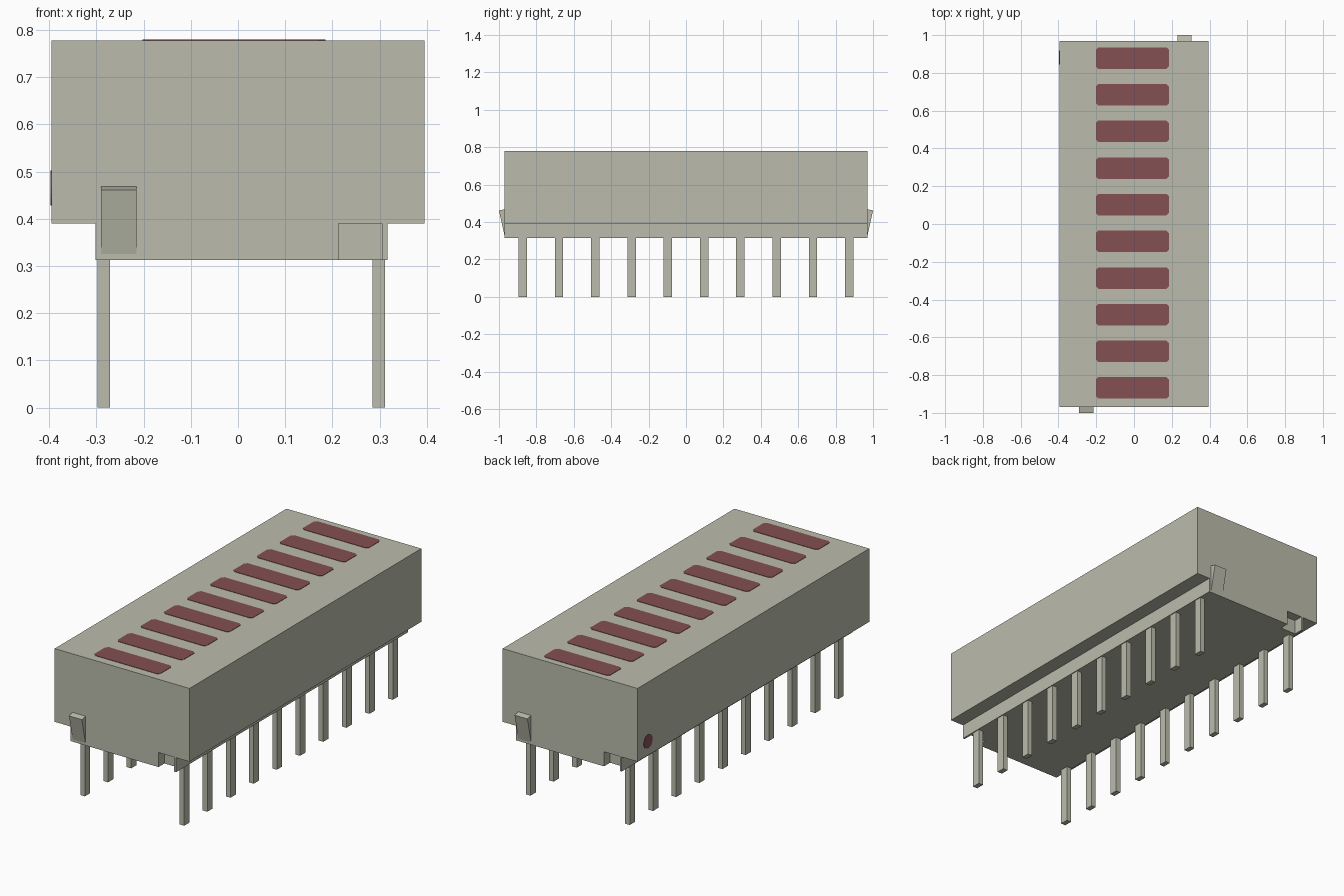
import bpy, bmesh, math
from mathutils import Vector

if "Cube" in bpy.data.objects:
    bpy.data.objects.remove(bpy.data.objects["Cube"])


def material(name, rgb):
    m = bpy.data.materials.new(name)
    m.use_nodes = True
    m.diffuse_color = (*rgb, 1)
    m.node_tree.nodes["Principled BSDF"].inputs["Base Color"].default_value = (*rgb, 1)
    return m


CASE = material("warm grey plastic", (0.50, 0.505, 0.415))
RED = material("dull red", (0.235, 0.08, 0.085))


def prism(name, outline, offset, mat):
    """Extrude a flat 3D outline along the offset vector."""
    bm = bmesh.new()
    face = bm.faces.new([bm.verts.new(p) for p in outline])
    ext = bmesh.ops.extrude_face_region(bm, geom=[face], use_keep_orig=True)
    moved = [v for v in ext["geom"] if isinstance(v, bmesh.types.BMVert)]
    bmesh.ops.translate(bm, verts=moved, vec=Vector(offset))
    bmesh.ops.recalc_face_normals(bm, faces=bm.faces)
    me = bpy.data.meshes.new(name)
    bm.to_mesh(me)
    bm.free()
    me.materials.append(mat)
    ob = bpy.data.objects.new(name, me)
    bpy.context.collection.objects.link(ob)
    return ob


def box(name, x0, x1, y0, y1, z0, z1, mat):
    return prism(name, [(x0, y0, z0), (x1, y0, z0), (x1, y1, z0), (x0, y1, z0)],
                 (0, 0, z1 - z0), mat)


HX, HY = 0.395, 0.97               # half size of the housing
Z_BASE, Z_STEP, Z_TOP = 0.313, 0.39, 0.778
CX = 0.007                         # middle of the base and pins
PITCH, Y_FIRST, COUNT = 0.194, -0.873, 10

# Housing
box("housing", -HX, HX, -HY, HY, Z_STEP, Z_TOP, CASE)

# Narrower base with a notch in two opposite corners
half = [(-0.309, -HY), (0.206, -HY), (0.206, -HY + 0.05),
        (0.298, -HY + 0.05), (0.298, -HY), (0.309, -HY)]
outline = [(CX + s * x, s * y, Z_BASE) for s in (1, -1) for x, y in half]
# the two half outlines share the long edges of the base
prism("base", outline, (0, 0, Z_STEP - Z_BASE), CASE)

# Wedge latch tabs on the two ends
profile = [(-0.965, Z_BASE), (-HY, 0.325), (-1.0, 0.461), (-HY, 0.468), (-0.965, 0.468)]
for name, s in (("front_tab", 1), ("back_tab", -1)):
    prism(name, [(CX - s * 0.297, s * y, z) for y, z in profile], (s * 0.075, 0, 0), CASE)

# Pins and light bars
C = 0.013                          # clipped bar corners
for i in range(COUNT):
    y = Y_FIRST + i * PITCH
    for side, x in (("right", CX - 0.291), ("left", CX + 0.291)):
        box(f"{side}_pin_{i + 1}", x - 0.0135, x + 0.0135, y - 0.0225, y + 0.0225,
            0, Z_BASE, CASE)
    yb, x0, x1, h = y + 0.005, -0.202, 0.185, 0.057
    bar = [(x0 + C, -h), (x1 - C, -h), (x1, -h + C), (x1, h - C),
           (x1 - C, h), (x0 + C, h), (x0, h - C), (x0, -h + C)]
    prism(f"light_bar_{i + 1}", [(px, yb + py, Z_TOP - 0.002) for px, py in bar],
          (0, 0, 0.004), RED)

# Round first-pin mark on the side
ring = [math.tau * k / 20 for k in range(20)]
prism("first_pin_mark", [(-HX + 0.002, 0.882 + 0.037 * math.cos(a), 0.465 + 0.037 * math.sin(a))
                         for a in ring], (-0.004, 0, 0), RED)
